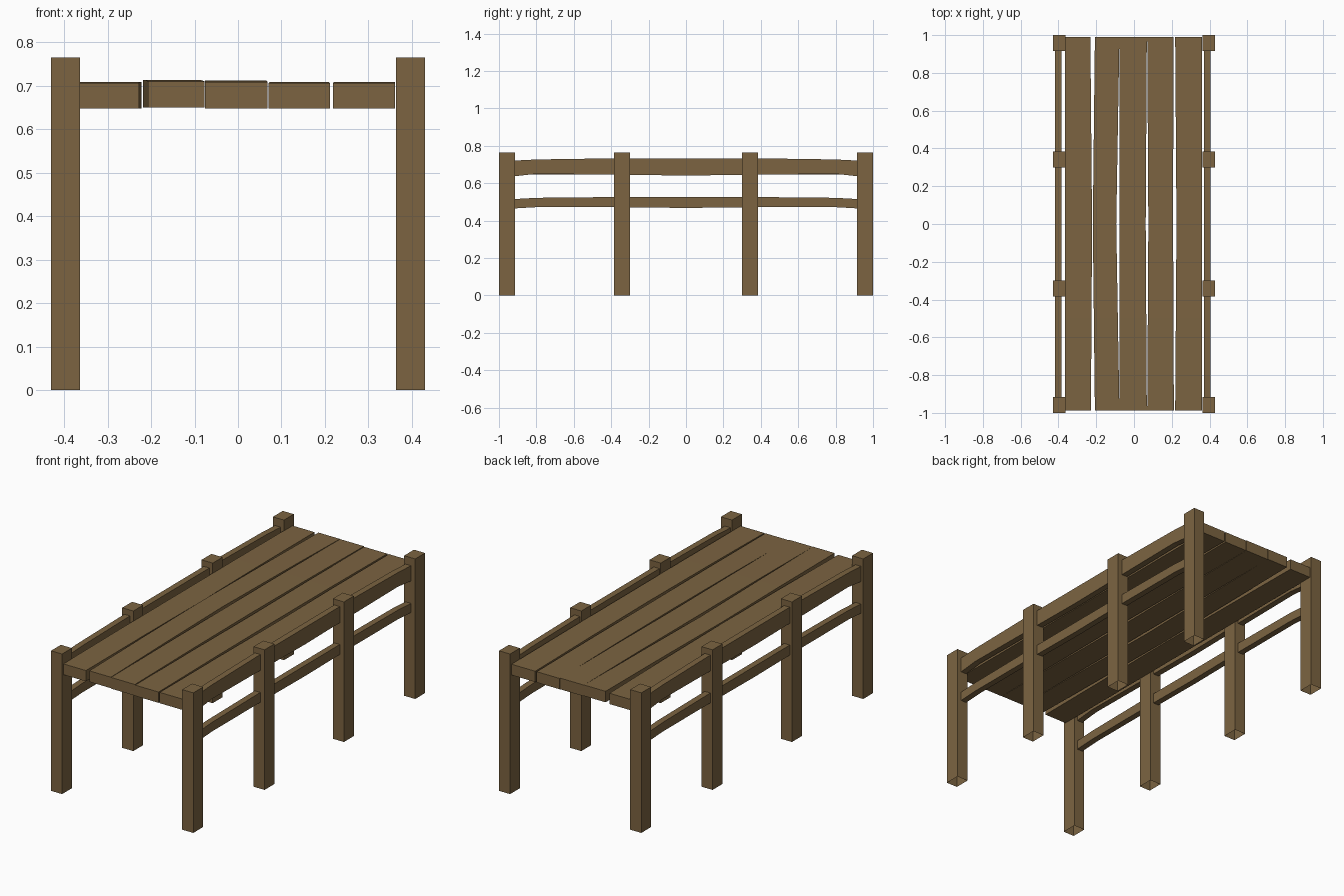
import bpy, bmesh

if "Cube" in bpy.data.objects:
    bpy.data.objects.remove(bpy.data.objects["Cube"])

wood = bpy.data.materials.new("brown_wood")
wood.diffuse_color = (0.2, 0.127, 0.053, 1)
wood.use_nodes = True
wood.node_tree.nodes["Principled BSDF"].inputs["Base Color"].default_value = wood.diffuse_color


def finish(name, bm):
    bmesh.ops.recalc_face_normals(bm, faces=bm.faces)
    mesh = bpy.data.meshes.new(name)
    bm.to_mesh(mesh)
    bm.free()
    mesh.materials.append(wood)
    obj = bpy.data.objects.new(name, mesh)
    bpy.context.collection.objects.link(obj)
    return obj


def beam(name, stations):
    """Rectangular timber along y; stations are (y, x0, x1, z0, z1)."""
    bm = bmesh.new()
    rings = [[bm.verts.new((x, y, z)) for x, z in
              ((x0, z0), (x1, z0), (x1, z1), (x0, z1))]
             for y, x0, x1, z0, z1 in stations]
    for a, b in zip(rings, rings[1:]):
        for i in range(4):
            j = (i + 1) % 4
            bm.faces.new((a[i], a[j], b[j], b[i]))
    bm.faces.new(rings[0])
    bm.faces.new(rings[-1])
    return finish(name, bm)


def post(name, x, y):
    """Square post with an open underside."""
    bm = bmesh.new()
    bmesh.ops.create_cube(bm, size=1)
    for v in bm.verts:
        v.co = (x + v.co.x * 0.067, y + v.co.y * 0.085, (v.co.z + 0.5) * 0.765)
    obj_faces = [f for f in bm.faces if f.calc_center_median().z < 0.01]
    bmesh.ops.recalc_face_normals(bm, faces=bm.faces)
    bmesh.ops.delete(bm, geom=obj_faces, context='FACES_ONLY')
    return finish(name, bm)


# Posts: four along each side
for side, x in (("left", -0.3965), ("right", 0.3965)):
    for i, y in enumerate((-0.9575, -0.3425, 0.3425, 0.9575)):
        post(f"{side}_post_{i + 1}", x, y)

# Side rails, slightly bowed upward, dipping at the ends
upper = {0.94: (0.635, 0.72), 0.8: (0.65, 0.727), 0.4: (0.646, 0.733), 0: (0.641, 0.733)}
lower = {0.94: (0.464, 0.514), 0.8: (0.472, 0.522), 0.4: (0.472, 0.526), 0: (0.468, 0.526)}
ys = (-0.94, -0.8, -0.4, 0, 0.4, 0.8, 0.94)
for side, x0, x1 in (("left", -0.417, -0.383), ("right", 0.371, 0.405)):
    for level, prof in (("upper", upper), ("lower", lower)):
        beam(f"{side}_{level}_rail", [(y, x0, x1, *prof[abs(y)]) for y in ys])

# Top planks: (x0, x1) at front, middle and back, plus bottom and top heights
planks = [
    (((-0.365, -0.228), (-0.364, -0.222), (-0.365, -0.231)), 0.647, 0.709),
    (((-0.207, -0.077), (-0.218, -0.094), (-0.207, -0.077)), 0.650, 0.713),
    (((-0.076, 0.068), (-0.076, 0.062), (-0.076, 0.068)), 0.648, 0.712),
    (((0.070, 0.211), (0.076, 0.207), (0.070, 0.209)), 0.647, 0.709),
    (((0.218, 0.361), (0.225, 0.360), (0.218, 0.361)), 0.647, 0.709),
]
for i, (spans, z0, z1) in enumerate(planks):
    f, m, b = spans
    beam(f"top_plank_{i + 1}", [
        (-0.987, *f, z0, z1 - 0.003),
        (-0.5, (f[0] + m[0]) / 2, (f[1] + m[1]) / 2, z0, z1),
        (0, *m, z0, z1),
        (0.5, (b[0] + m[0]) / 2, (b[1] + m[1]) / 2, z0, z1),
        (0.99, *b, z0, z1 - 0.003)])
